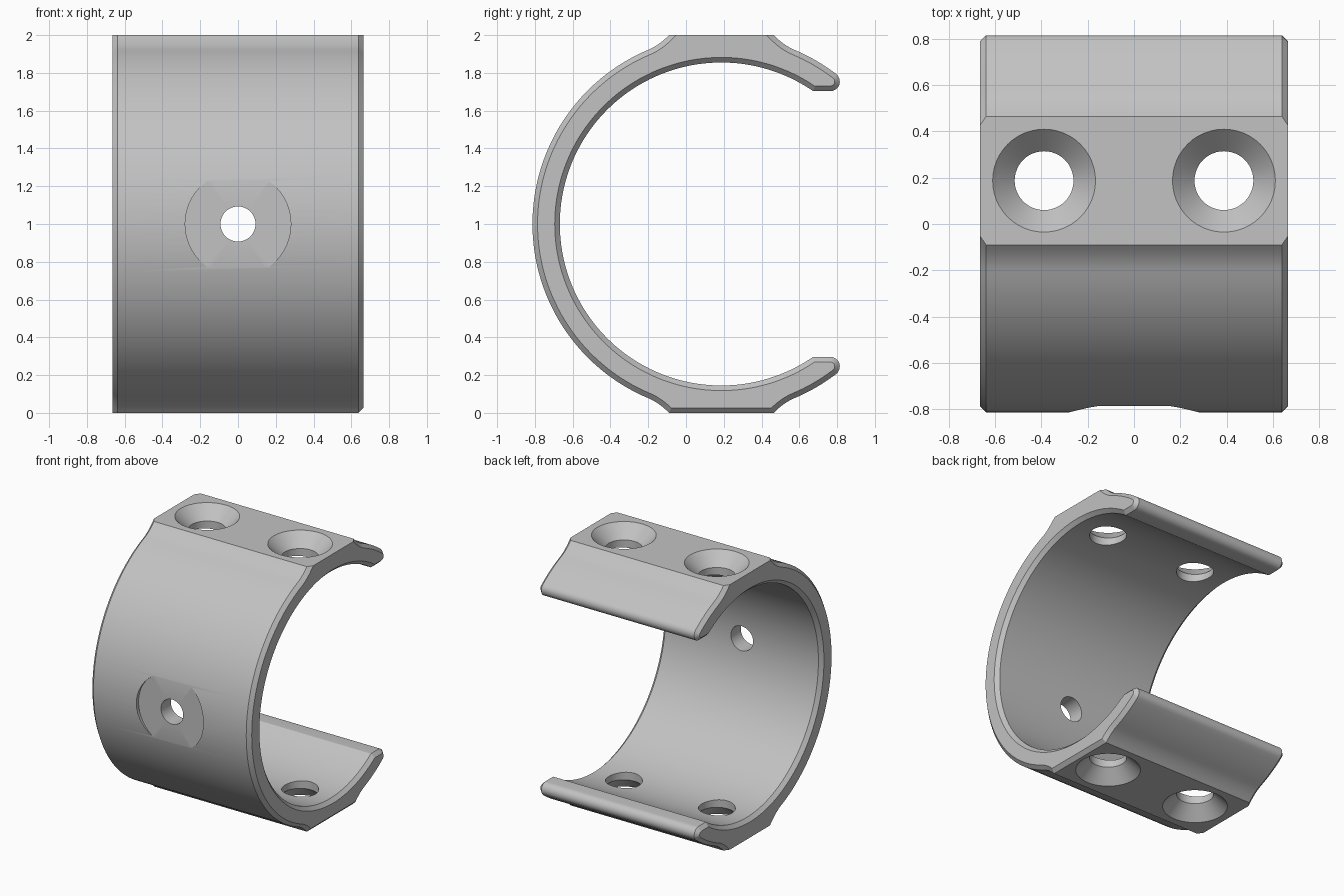
import bpy, bmesh
from math import sin, cos, asin, acos, sqrt, pi
from mathutils import Vector, Matrix

cube = bpy.data.objects.get("Cube")
if cube:
    bpy.data.objects.remove(cube, do_unlink=True)

YC, ZC = 0.187, 1.0          # axis of the ring
R_OUT, R_IN = 1.0, 0.855
HALF_W, CHAMFER = 0.665, 0.027
PAD, FOOT = 0.277, 0.385     # half widths of the pad and of its fillets
TIP_Z, TIP_R = 0.703, 0.051

grey = bpy.data.materials.new("plain grey")
grey.use_nodes = True
colour = (0.54, 0.54, 0.54, 1)
grey.diffuse_color = colour
grey.node_tree.nodes["Principled BSDF"].inputs["Base Color"].default_value = colour


def arc(r, a0, a1, n, centre=(0, 0)):
    c = Vector(centre)
    return [c + Vector((cos(a), sin(a))) * r
            for a in (a0 + (a1 - a0) * i / n for i in range(n + 1))]


def fillet():
    # hollow curve from the ring up to the edge of the pad
    a = Vector((-FOOT, sqrt(R_OUT ** 2 - FOOT ** 2)))
    c, b = Vector((-0.33, 0.946)), Vector((-PAD, R_OUT))
    return [a * (1 - t) ** 2 + c * 2 * t * (1 - t) + b * t * t
            for t in (i / 6 for i in range(7))]


# Upper half of the cross-section: ring, pad, rounded tip, bore
rise = fillet()
foot_a = acos(FOOT / R_OUT)
tip_w = TIP_Z + TIP_R
tip_u = sqrt((R_OUT - TIP_R) ** 2 - tip_w ** 2)
tip_a = asin(tip_w / (R_OUT - TIP_R))
half = arc(R_OUT, pi, pi - foot_a, 32)[:-1] + rise
half += [Vector((-p.x, p.y)) for p in reversed(rise)]
half += arc(R_OUT, foot_a, tip_a, 8)[1:-1]
half += arc(TIP_R, tip_a, -pi / 2, 10, (tip_u, tip_w))
half += arc(R_IN, asin(TIP_Z / R_IN), pi, 64)
profile = half + [Vector((p.x, -p.y)) for p in reversed(half[1:-1])]


def inset(points, keep_bottom):
    # move each edge inward; the pad faces may stay where they are
    n, lines = len(points), []
    for i in range(n):
        p, q = points[i], points[(i + 1) % n]
        d = (q - p).normalized()
        flat = p.y > 0.999 and q.y > 0.999
        if keep_bottom:
            flat = flat or (p.y < -0.999 and q.y < -0.999)
        flat = flat and (q - p).length > PAD
        lines.append((Vector((d.y, -d.x)), 0 if flat else CHAMFER))
    out = []
    for i in range(n):
        (n1, d1), (n2, d2) = lines[i - 1], lines[i]
        det = n1.x * n2.y - n1.y * n2.x
        if abs(det) < 1e-4:
            v = n1 * d1
        else:
            v = Vector((d1 * n2.y - d2 * n1.y, n1.x * d2 - n2.x * d1)) / det
        out.append(points[i] + v)
    return out


def finish(name, bm):
    bmesh.ops.recalc_face_normals(bm, faces=bm.faces[:])
    mesh = bpy.data.meshes.new(name)
    bm.to_mesh(mesh)
    bm.free()
    mesh.materials.append(grey)
    obj = bpy.data.objects.new(name, mesh)
    bpy.context.collection.objects.link(obj)
    return obj


# Clip body lofted across its width with chamfered ends
bm = bmesh.new()
sections = [(-HALF_W, inset(profile, True)), (-HALF_W + CHAMFER, profile),
            (HALF_W - CHAMFER, profile), (HALF_W, inset(profile, False))]
rings = [[bm.verts.new((x, p.x + YC, p.y + ZC)) for p in pts] for x, pts in sections]
for a, b in zip(rings, rings[1:]):
    for i in range(len(a)):
        j = (i + 1) % len(a)
        bm.faces.new((a[i], a[j], b[j], b[i]))
bm.faces.new(rings[0])
bm.faces.new(rings[-1])
clip = finish("clip_body", bm)


def cut(name, steps, matrix):
    # turned cutter: (radius, height) steps along its own z axis
    tool = bmesh.new()
    loops = [[tool.verts.new((p.x, p.y, h)) for p in arc(r, 0, 2 * pi, 48)[:-1]]
             for r, h in steps]
    for a, b in zip(loops, loops[1:]):
        for i in range(48):
            j = (i + 1) % 48
            tool.faces.new((a[i], a[j], b[j], b[i]))
    tool.faces.new(loops[0])
    tool.faces.new(loops[-1])
    bmesh.ops.transform(tool, matrix=matrix, verts=tool.verts[:])
    cutter = finish(name, tool)
    cutter.hide_render = True
    mod = clip.modifiers.new(name, 'BOOLEAN')
    mod.operation, mod.solver, mod.object = 'DIFFERENCE', 'EXACT', cutter
    bpy.context.view_layer.objects.active = clip
    bpy.ops.object.modifier_apply(modifier=name)
    bpy.data.objects.remove(cutter, do_unlink=True)


# Countersunk screw holes through both pads
sink = [(0.127, 0.6), (0.127, 0.905), (0.222, 1.0), (0.242, 1.02)]
for x in (-0.388, 0.388):
    for turn in (0, pi):
        cut("screw_hole", sink,
            Matrix.Translation((x, YC, ZC)) @ Matrix.Rotation(turn, 4, 'X'))

# Flat spot and hole on the front
face_front = Matrix.Translation((0, YC, ZC)) @ Matrix.Rotation(pi / 2, 4, 'X')
cut("front_hole", [(0.093, 0.7), (0.093, 0.973), (0.28, 0.973), (0.28, 1.2)], face_front)

# Smooth shading with crisp edges
bpy.ops.object.select_all(action='DESELECT')
clip.select_set(True)
bpy.context.view_layer.objects.active = clip
bpy.ops.object.shade_smooth_by_angle(angle=0.4)
